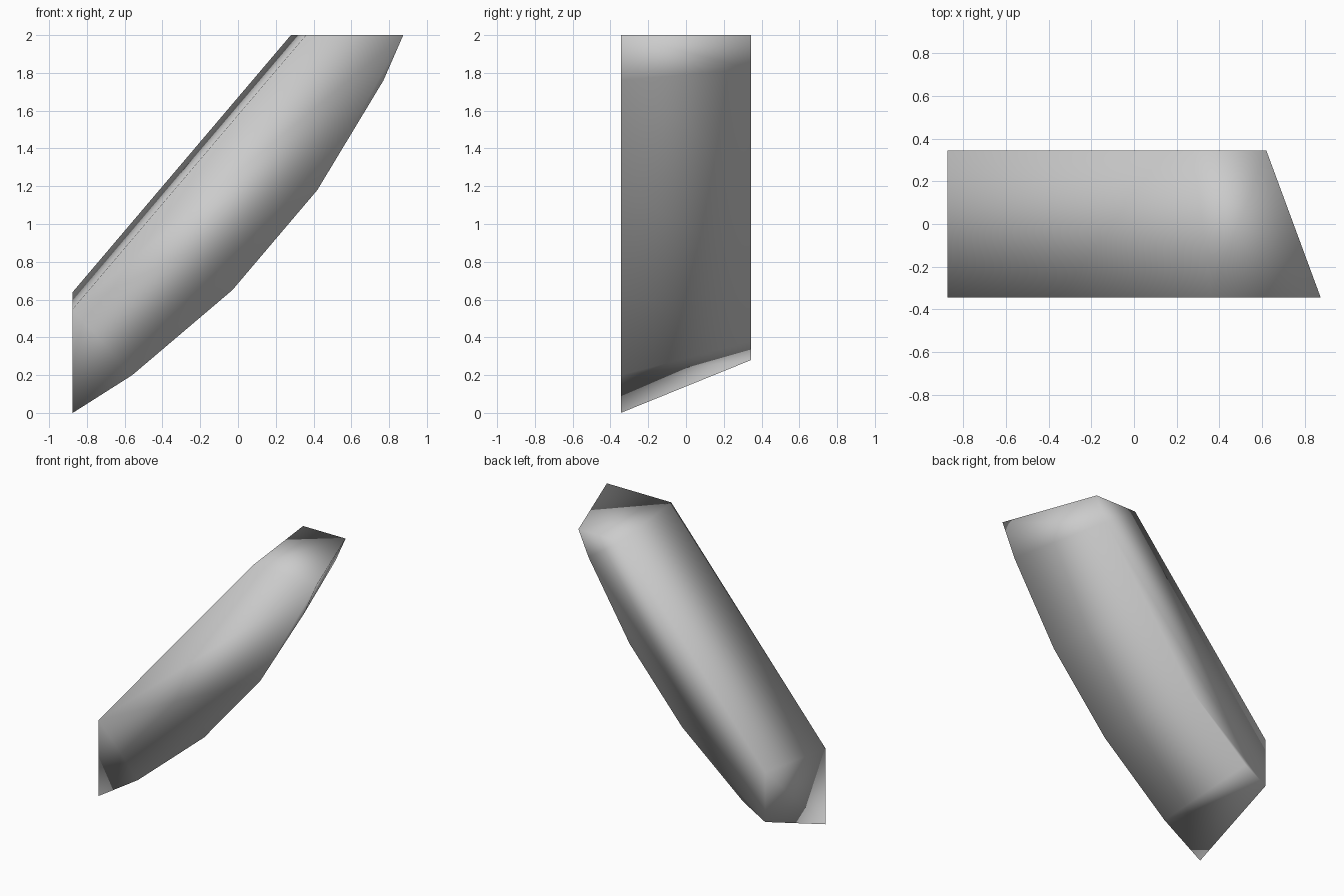
import bpy, bmesh

if "Cube" in bpy.data.objects:
    bpy.data.objects.remove(bpy.data.objects["Cube"])

# Matching outlines (x, z) of the two flat sides
FRONT_Y, BACK_Y = -0.345, 0.345
front = [(-0.875, 0.0), (-0.56, 0.2), (-0.03, 0.65), (0.42, 1.18),
         (0.77, 1.76), (0.875, 2.0), (0.36, 2.0), (-0.875, 0.55)]
back = [(-0.875, 0.28), (-0.70, 0.38), (-0.21, 0.79), (0.21, 1.28),
        (0.54, 1.82), (0.62, 2.0), (0.28, 2.0), (-0.875, 0.64)]

grey = bpy.data.materials.new("light_grey")
grey.diffuse_color = (0.6, 0.6, 0.6, 1)
grey.use_nodes = True
grey.node_tree.nodes["Principled BSDF"].inputs["Base Color"].default_value = grey.diffuse_color

# Curved brace: two side outlines bridged by quads
bm = bmesh.new()
ring_f = [bm.verts.new((x, FRONT_Y, z)) for x, z in front]
ring_b = [bm.verts.new((x, BACK_Y, z)) for x, z in back]
bm.faces.new(ring_f)
bm.faces.new(ring_b[::-1])
n = len(front)
for i in range(n):
    j = (i + 1) % n
    bm.faces.new((ring_f[j], ring_f[i], ring_b[i], ring_b[j]))
bmesh.ops.recalc_face_normals(bm, faces=bm.faces)

# Soft shading over the whole block
for f in bm.faces:
    f.smooth = True

mesh = bpy.data.meshes.new("curved_brace")
bm.to_mesh(mesh)
bm.free()
mesh.materials.append(grey)
brace = bpy.data.objects.new("curved_brace", mesh)
bpy.context.collection.objects.link(brace)
